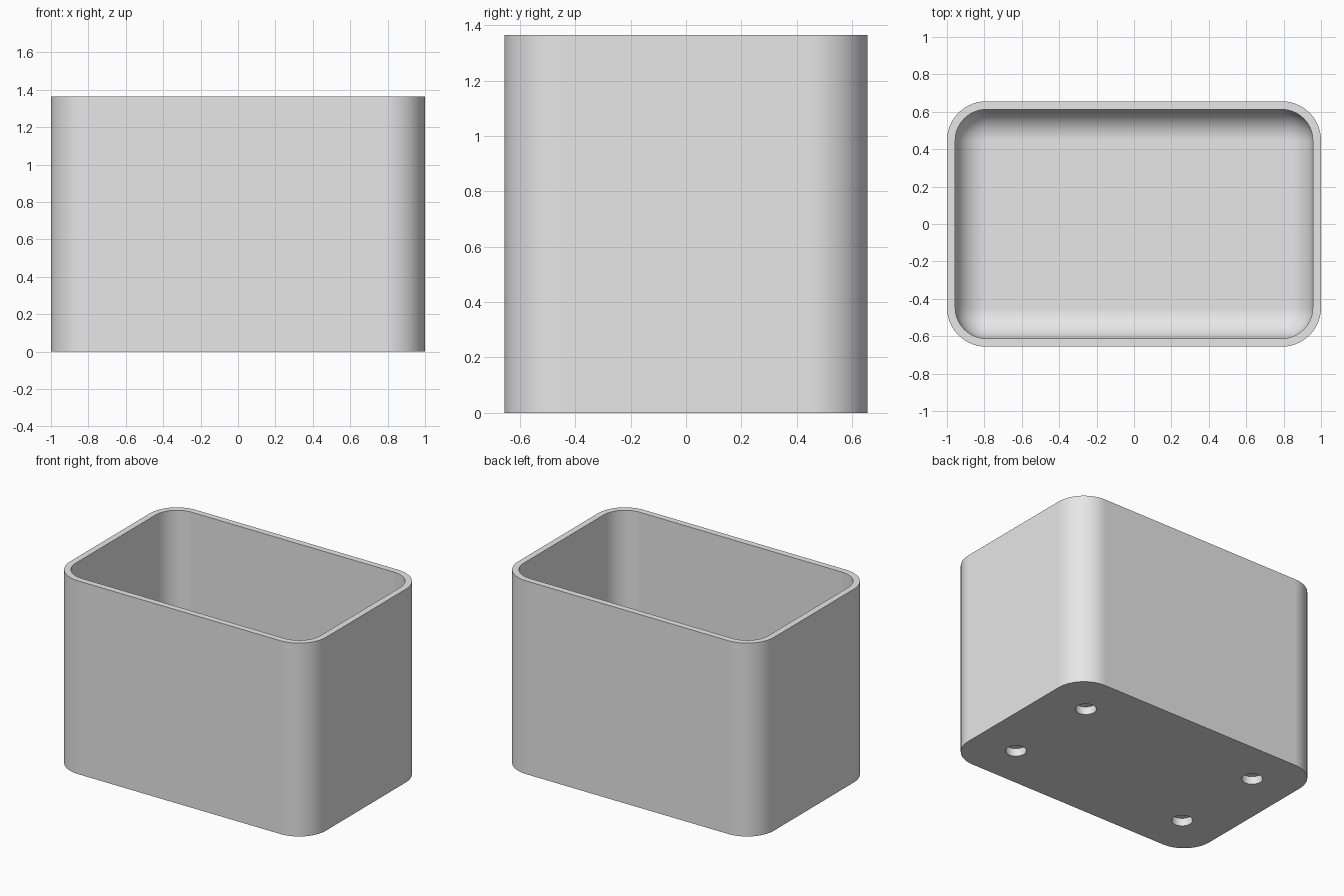
import bpy
import bmesh
from math import sin, cos, pi, radians

if "Cube" in bpy.data.objects:
    bpy.data.objects.remove(bpy.data.objects["Cube"], do_unlink=True)

HALF_X, HALF_Y, HEIGHT = 1.0, 0.656, 1.365
CORNER, WALL, FLOOR, FILLET = 0.21, 0.044, 0.09, 0.162
HOLE_X, HOLE_Y, HOLE_R, HOLE_DEPTH = 0.69, 0.346, 0.067, 0.055
SEG = 14

grey = bpy.data.materials.new("plain grey")
grey.use_nodes = True
colour = (0.8, 0.8, 0.8, 1)
grey.diffuse_color = colour
grey.node_tree.nodes["Principled BSDF"].inputs["Base Color"].default_value = colour

bm = bmesh.new()


def rounded_ring(inset, z):
    """Rounded rectangle of vertices, moved inward by inset."""
    radius = CORNER - inset
    ring = []
    for quarter, (sx, sy) in enumerate([(1, 1), (-1, 1), (-1, -1), (1, -1)]):
        for i in range(SEG + 1):
            a = (quarter + i / SEG) * pi / 2
            ring.append(bm.verts.new((sx * (HALF_X - CORNER) + radius * cos(a),
                                      sy * (HALF_Y - CORNER) + radius * sin(a), z)))
    return ring


def circle_ring(cx, cy, z, count=32):
    return [bm.verts.new((cx + HOLE_R * cos(2 * pi * i / count),
                          cy + HOLE_R * sin(2 * pi * i / count), z)) for i in range(count)]


def bridge(a, b):
    for i in range(len(a)):
        j = (i + 1) % len(a)
        bm.faces.new((a[i], a[j], b[j], b[i]))


def ring_edges(ring):
    return [bm.edges.get((v, ring[i - 1])) for i, v in enumerate(ring)]


# Outer wall, rim, inner wall and the rounded transition to the floor
profile = [(0, 0), (0, HEIGHT), (WALL, HEIGHT)]
for i in range(SEG + 1):
    a = i / SEG * pi / 2
    profile.append((WALL + FILLET * (1 - cos(a)), FLOOR + FILLET * (1 - sin(a))))
rings = [rounded_ring(inset, z) for inset, z in profile]
for lower, upper in zip(rings, rings[1:]):
    bridge(lower, upper)
bm.faces.new(rings[-1])

# Four blind round holes in the underside
border = ring_edges(rings[0])
for sx in (-1, 1):
    for sy in (-1, 1):
        mouth = circle_ring(sx * HOLE_X, sy * HOLE_Y, 0)
        end = circle_ring(sx * HOLE_X, sy * HOLE_Y, HOLE_DEPTH)
        bridge(mouth, end)
        bm.faces.new(end)
        border += ring_edges(mouth)

# Underside around the holes
bmesh.ops.triangle_fill(bm, use_beauty=True, edges=border, normal=(0, 0, -1))
bmesh.ops.recalc_face_normals(bm, faces=bm.faces)

mesh = bpy.data.meshes.new("open_box")
bm.to_mesh(mesh)
bm.free()
mesh.materials.append(grey)
box = bpy.data.objects.new("open_box", mesh)
bpy.context.collection.objects.link(box)

# Smooth curves with crisp rims
bpy.ops.object.select_all(action="DESELECT")
box.select_set(True)
bpy.context.view_layer.objects.active = box
bpy.ops.object.shade_smooth_by_angle(angle=radians(30))
weighted = box.modifiers.new("even_shading", "WEIGHTED_NORMAL")
weighted.keep_sharp = True
